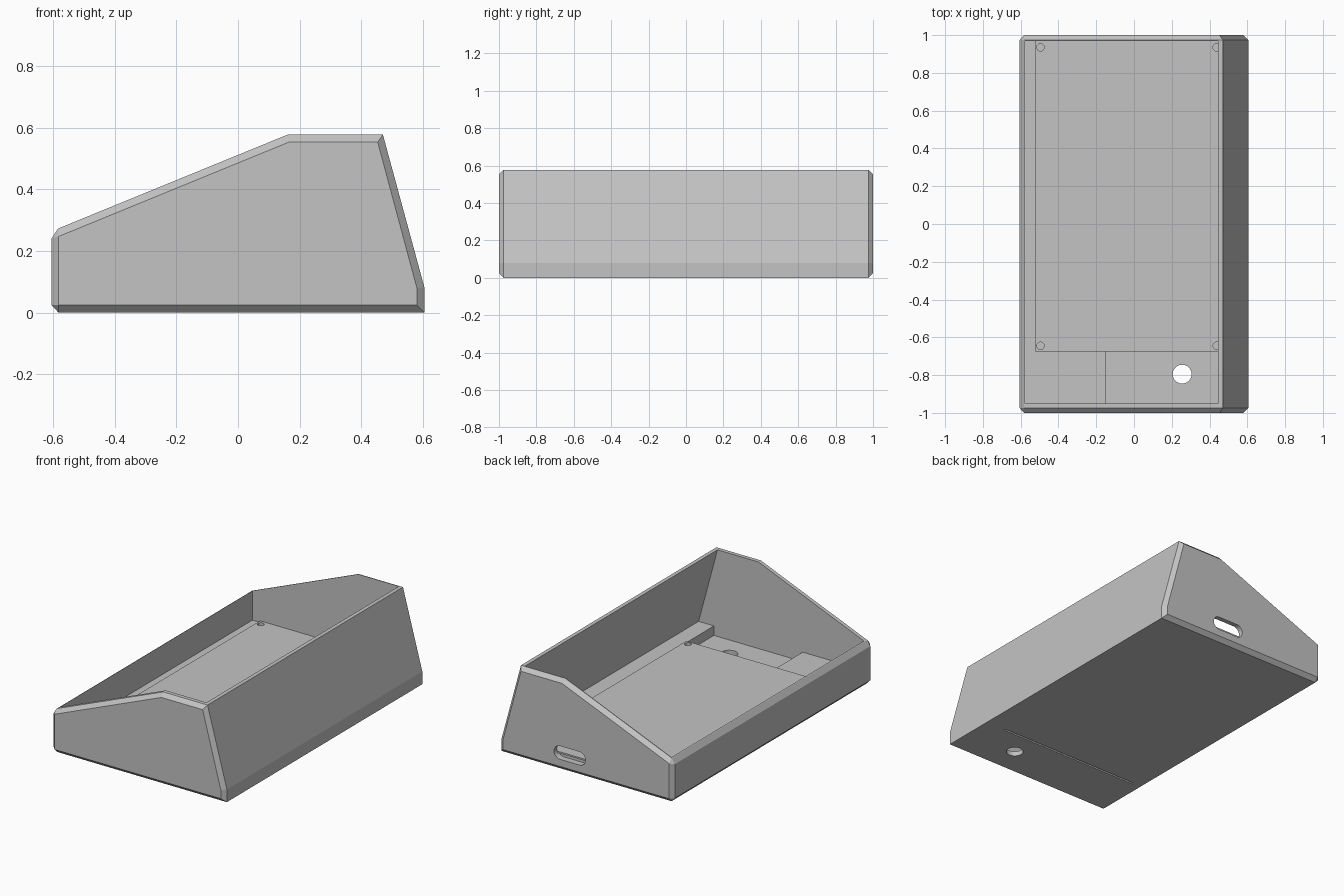
import bpy, bmesh, math

cube = bpy.data.objects.get("Cube")
if cube:
    bpy.data.objects.remove(cube, do_unlink=True)

GREY = (0.55, 0.55, 0.55, 1.0)
grey = bpy.data.materials.new("plain grey")
grey.use_nodes = True
grey.diffuse_color = GREY
grey.node_tree.nodes["Principled BSDF"].inputs["Base Color"].default_value = GREY


def loft(name, rings):
    """Skin a stack of equal-length point rings and cap both ends."""
    bm = bmesh.new()
    loops = [[bm.verts.new(p) for p in ring] for ring in rings]
    for a, b in zip(loops, loops[1:]):
        for i in range(len(a)):
            j = (i + 1) % len(a)
            bm.faces.new((a[i], a[j], b[j], b[i]))
    bm.faces.new(loops[0])
    bm.faces.new(loops[-1])
    bmesh.ops.remove_doubles(bm, verts=bm.verts, dist=0.0005)
    bmesh.ops.recalc_face_normals(bm, faces=bm.faces)
    mesh = bpy.data.meshes.new(name)
    bm.to_mesh(mesh)
    bm.free()
    mesh.materials.append(grey)
    obj = bpy.data.objects.new(name, mesh)
    bpy.context.collection.objects.link(obj)
    return obj


def prism_y(name, profile, y0, y1):
    return loft(name, [[(x, y, z) for x, z in profile] for y in (y0, y1)])


def prism_z(name, outline, z0, z1):
    return loft(name, [[(x, y, z) for x, y in outline] for z in (z0, z1)])


def box(name, x0, x1, y0, y1, z0, z1):
    return prism_z(name, [(x0, y0), (x1, y0), (x1, y1), (x0, y1)], z0, z1)


def circle(cx, cy, r, n=32):
    return [(cx + r * math.cos(math.tau * i / n), cy + r * math.sin(math.tau * i / n))
            for i in range(n)]


def cut(obj, cutter):
    cutter.hide_render = True
    mod = obj.modifiers.new("cut", "BOOLEAN")
    mod.operation = "DIFFERENCE"
    mod.solver = "EXACT"
    mod.object = cutter
    bpy.ops.object.select_all(action="DESELECT")
    bpy.context.view_layer.objects.active = obj
    obj.select_set(True)
    bpy.ops.object.modifier_apply(modifier=mod.name)
    bpy.data.objects.remove(cutter, do_unlink=True)


# Wedge-shaped case with chamfered ends
outer = [(-.605, .025), (-.605, .24), (-.583, .273), (.16, .577),
         (.47, .577), (.605, .08), (.605, 0), (-.582, 0)]
end = [(-.582, .025), (-.582, .247), (-.582, .247), (.165, .553),
       (.453, .553), (.58, .08), (.58, .025), (-.582, .025)]
case = loft("case", [[(x, y, z) for x, z in ring] for ring, y in
                     ((end, -1), (outer, -.975), (outer, .975), (end, 1))])

# Open interior, following the leaning wall
FLOOR, DECK = .09, .1
cut(case, prism_y("interior_cutter", [(-.578, FLOOR), (-.578, .8), (.445, .8),
                                      (.445, .577), (.577, FLOOR)], -.95, .97))

# Sunken compartment with a round cable hole
cut(case, box("pocket_cutter", -.15, .47, -.95, -.675, .03, .2))
cut(case, prism_z("cable_hole_cutter", circle(.255, -.795, .05), -.1, .2))

# Rounded slot through the back wall
slot = []
for i in range(26):
    side = 1 if i < 13 else -1
    a = math.pi * (i % 13) / 12 - side * math.pi / 2
    if side < 0:
        a = math.pi / 2 + math.pi * (i - 13) / 12
    slot.append((.112 + side * .068 + .042 * math.cos(a), .112 + .042 * math.sin(a)))
cut(case, prism_y("slot_cutter", slot, .96, 1.1))

# Narrow groove under the base
cut(case, box("groove_cutter", -.525, .47, -.64, -.628, -.05, .02))

# Mounting plate with four screw holes
plate = box("mounting_plate", -.525, .47, -.675, .97, FLOOR, DECK)
for x in (-.495, .438):
    for y in (-.645, .935):
        for part in (plate, case):
            cut(part, prism_z("screw_hole_cutter", circle(x, y, .02, 20), .04, .15))
